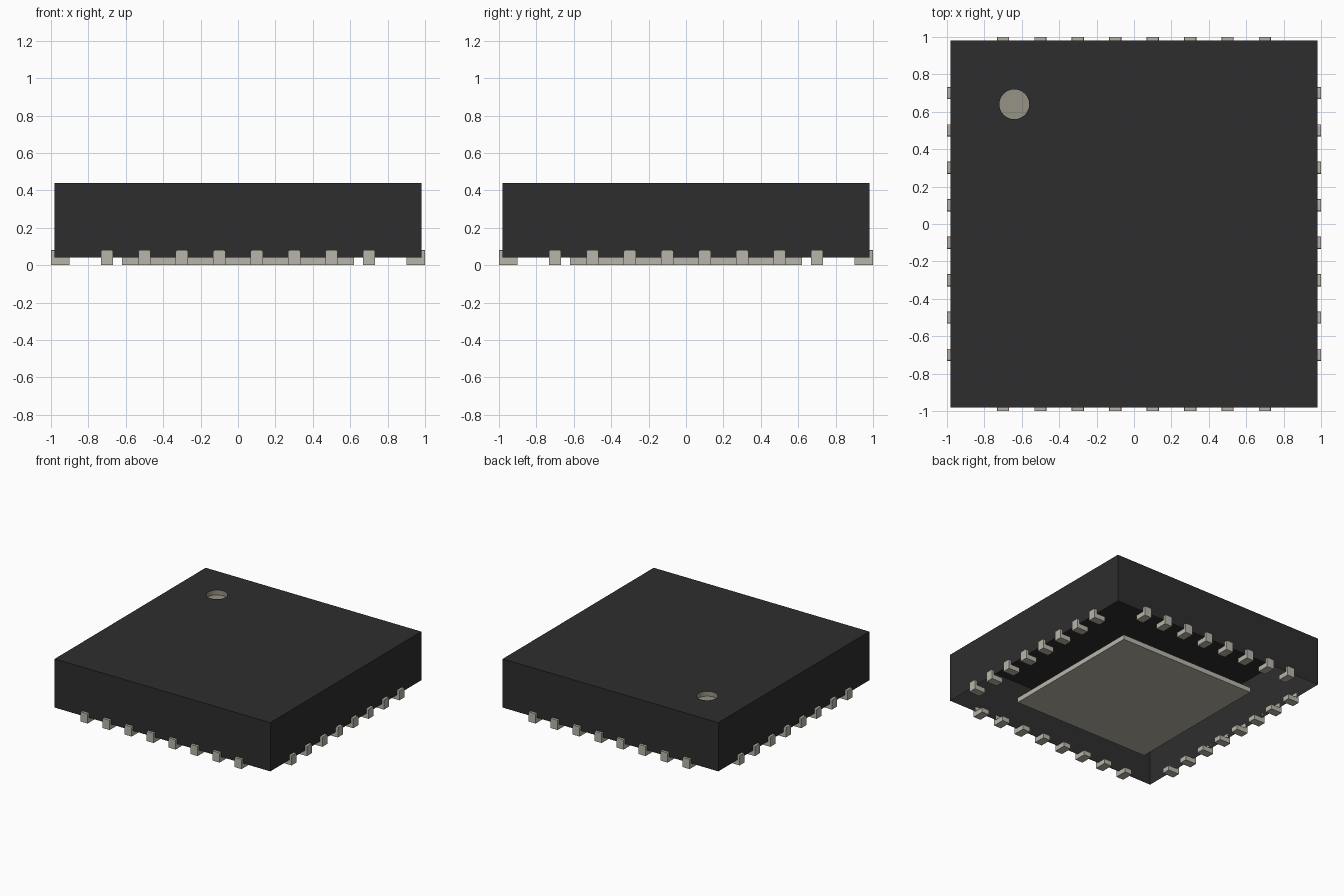
import bpy, bmesh, math
from mathutils import Matrix, Vector

cube = bpy.data.objects.get("Cube")
if cube:
    bpy.data.objects.remove(cube, do_unlink=True)


def material(name, rgb):
    m = bpy.data.materials.new(name)
    m.use_nodes = True
    col = (*rgb, 1.0)
    m.diffuse_color = col
    m.node_tree.nodes["Principled BSDF"].inputs["Base Color"].default_value = col
    return m


def finish(bm, name, mat):
    me = bpy.data.meshes.new(name)
    bm.to_mesh(me)
    bm.free()
    me.materials.append(mat)
    ob = bpy.data.objects.new(name, me)
    bpy.context.collection.objects.link(ob)
    return ob


def ring(bm, centre, radius, z, n):
    return [bm.verts.new((centre[0] + radius * math.cos(math.tau * i / n),
                          centre[1] + radius * math.sin(math.tau * i / n), z)) for i in range(n)]


def loop_edges(bm, verts):
    return [bm.edges.new((verts[i], verts[(i + 1) % len(verts)])) for i in range(len(verts))]


BLACK = material("black plastic", (0.027, 0.027, 0.027))
METAL = material("tin metal", (0.48, 0.46, 0.40))
MARK = material("marker grey", (0.305, 0.287, 0.235))

HALF, BOTTOM, TOP = 0.98, 0.04, 0.44
DOT, DOT_R, DOT_DEPTH, SEGS = (-0.64, 0.64), 0.08, 0.04, 32

# Body: shell open underneath, with a round hole in its top
bm = bmesh.new()
corners = [(-HALF, -HALF), (HALF, -HALF), (HALF, HALF), (-HALF, HALF)]
low = [bm.verts.new((x, y, BOTTOM)) for x, y in corners]
high = [bm.verts.new((x, y, TOP)) for x, y in corners]
for i in range(4):
    j = (i + 1) % 4
    bm.faces.new((low[i], low[j], high[j], high[i]))
rim = [bm.edges.get((high[i], high[(i + 1) % 4])) for i in range(4)]
hole = loop_edges(bm, ring(bm, DOT, DOT_R, TOP, SEGS))
top = bmesh.ops.triangle_fill(bm, use_beauty=True, edges=rim + hole, normal=(0, 0, 1))
for f in top["geom"]:
    if isinstance(f, bmesh.types.BMFace) and f.normal.z < 0:
        f.normal_flip()
finish(bm, "body", BLACK)

# Corner marker: shallow round cup sunk in the top
bm = bmesh.new()
upper = ring(bm, DOT, DOT_R, TOP, SEGS)
floor = ring(bm, DOT, DOT_R, TOP - DOT_DEPTH, SEGS)
bm.faces.new(floor)
for i in range(SEGS):
    j = (i + 1) % SEGS
    bm.faces.new((upper[j], upper[i], floor[i], floor[j])).smooth = True
bm.normal_update()
finish(bm, "marker_recess", MARK)

# Thermal pad under the body
bm = bmesh.new()
bmesh.ops.create_cube(bm, size=1, matrix=Matrix.Translation((0, 0, 0.02)) @ Matrix.Diagonal((1.24, 1.24, 0.04, 1)))
finish(bm, "thermal_pad", METAL)

# Contact: L-shaped profile with a foot and an upright, top corners softened
PROFILE = [(0.90, 0), (1.0, 0), (1.0, 0.08), (0.98, 0.08), (0.98, 0.04), (0.90, 0.04)]
WIDTH = 0.066


def contact_mesh():
    bm = bmesh.new()
    face = bm.faces.new([bm.verts.new((x, -WIDTH / 2, z)) for x, z in PROFILE])
    ext = bmesh.ops.extrude_face_region(bm, geom=[face])
    bmesh.ops.translate(bm, vec=(0, WIDTH, 0), verts=[v for v in ext["geom"] if isinstance(v, bmesh.types.BMVert)])
    bmesh.ops.recalc_face_normals(bm, faces=bm.faces[:])
    soft = [e for e in bm.edges if all(v.co.z > 0.07 for v in e.verts)
            and abs(e.verts[0].co.y - e.verts[1].co.y) < 1e-5]
    bmesh.ops.bevel(bm, geom=soft, offset=0.008, segments=2, profile=0.5, affect='EDGES')
    me = bpy.data.meshes.new("contact")
    bm.to_mesh(me)
    bm.free()
    me.materials.append(METAL)
    return me


# Eight contacts along each of the four sides
contact = contact_mesh()
for s, side in enumerate(("left", "back", "right", "front")):
    turn = Matrix.Rotation(s * math.pi / 2, 4, 'Z')
    for k in range(8):
        ob = bpy.data.objects.new(f"{side}_contact_{k + 1}", contact)
        ob.matrix_world = turn @ Matrix.Translation((0, -0.7 + 0.2 * k, 0))
        bpy.context.collection.objects.link(ob)
